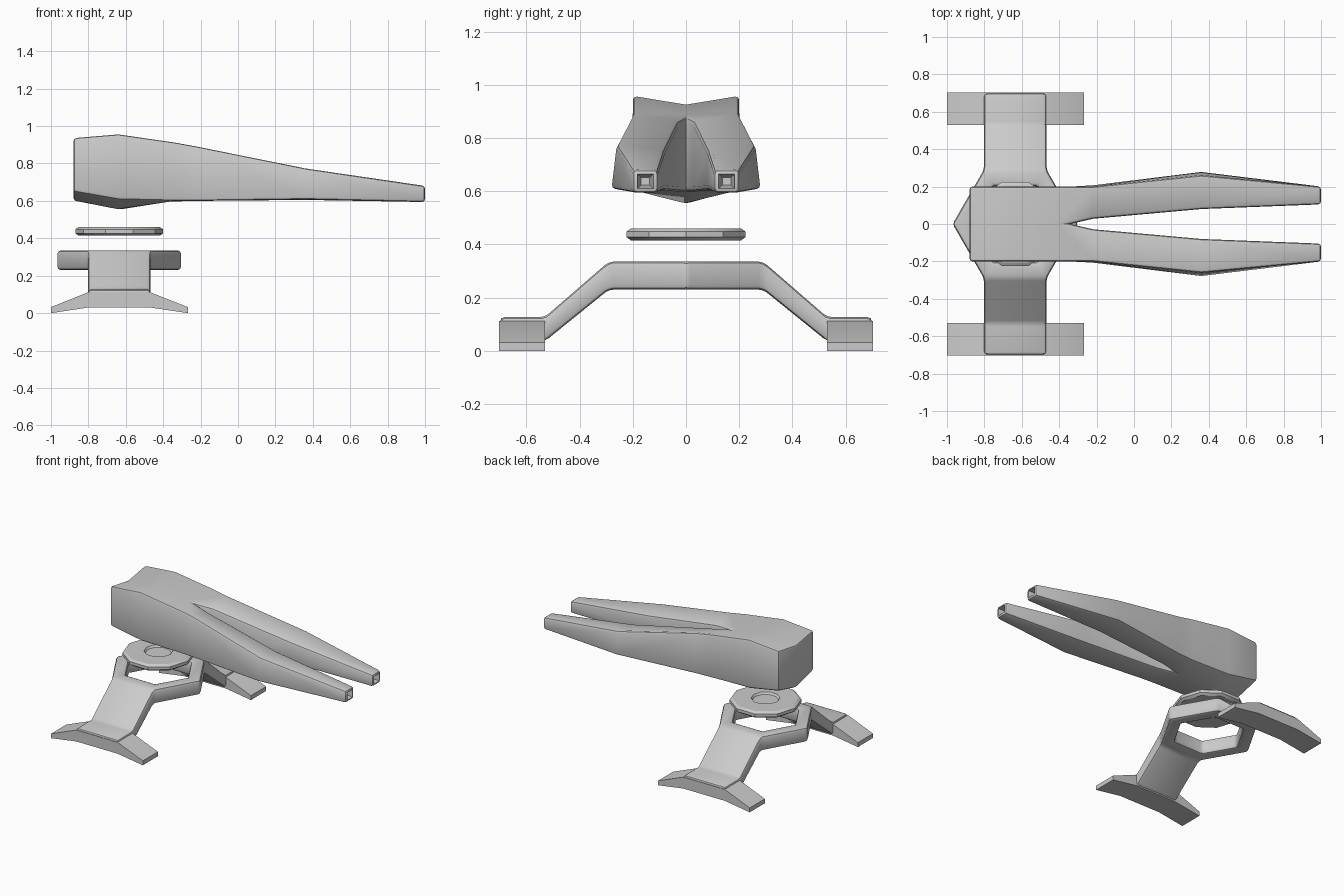
import bpy, bmesh, math
from mathutils import Matrix

if "Cube" in bpy.data.objects:
    bpy.data.objects.remove(bpy.data.objects["Cube"])

CX = -0.635  # pivot axis of stand and body


def make(name, bm, bevel=0.0, mirror=False, cutters=(), seg=2, limit=25):
    bmesh.ops.recalc_face_normals(bm, faces=bm.faces[:])
    me = bpy.data.meshes.new(name)
    bm.to_mesh(me)
    bm.free()
    ob = bpy.data.objects.new(name, me)
    bpy.context.collection.objects.link(ob)
    if mirror:
        m = ob.modifiers.new("mirror", 'MIRROR')
        m.use_axis = (False, True, False)
    if bevel:
        b = ob.modifiers.new("bevel", 'BEVEL')
        b.width, b.segments = bevel, seg
        b.limit_method, b.angle_limit = 'ANGLE', math.radians(limit)
    for c in cutters:
        d = ob.modifiers.new("cut", 'BOOLEAN')
        d.operation, d.solver, d.object = 'DIFFERENCE', 'EXACT', c
        c.hide_render = True
    bpy.ops.object.select_all(action='DESELECT')
    ob.select_set(True)
    bpy.context.view_layer.objects.active = ob
    bpy.ops.object.convert(target='MESH')
    bpy.ops.object.shade_smooth_by_angle(angle=math.radians(35))
    return ob


def bridge(bm, a, b, skip=()):
    n = len(a)
    for i in range(n):
        if i not in skip:
            bm.faces.new((a[i], a[(i + 1) % n], b[(i + 1) % n], b[i]))


# Forked body: half lofted along x, mirrored across y
# x, inner y, inner top z, outer top y, z, outer bottom y, z, inner bottom z
sections = [
    (-0.88, 0, 0.905, 0.20, 0.938, 0.20, 0.65, 0.60),
    (-0.64, 0, 0.925, 0.20, 0.958, 0.20, 0.608, 0.553),
    (-0.34, 0, 0.877, 0.20, 0.915, 0.20, 0.60, 0.60),
    (-0.22, 0.028, 0.862, 0.20, 0.893, 0.207, 0.60, 0.60),
    (0.36, 0.08, 0.757, 0.26, 0.775, 0.28, 0.608, 0.605),
    (1.0, 0.105, 0.68, 0.20, 0.68, 0.20, 0.594, 0.594),
]
bm = bmesh.new()
loops = []
for x, yi, zi, yt, zt, yb, zb, zib in sections:
    loops.append([bm.verts.new(p) for p in
                  ((x, yi, zi), (x, yt, zt), (x, yb, zb), (x, yi, zib))])
for k in range(len(loops) - 1):
    bridge(bm, loops[k], loops[k + 1], skip=(3,) if k < 2 else ())
bm.faces.new(loops[0])
bm.faces.new(loops[-1])

# Tapered square muzzle recesses
cutters = []
for s in (1, -1):
    cb = bmesh.new()
    ends = []
    for x, h in ((0.93, 0.016), (1.02, 0.034)):
        ends.append([cb.verts.new((x, s * 0.1525 + h * u, 0.637 + h * 0.9 * v))
                     for u, v in ((-1, -1), (1, -1), (1, 1), (-1, 1))])
    bridge(cb, *ends)
    cb.faces.new(ends[0])
    cb.faces.new(ends[1])
    cutters.append(make("muzzle_cutter", cb))
make("forked_body", bm, bevel=0.016, mirror=True, cutters=cutters)
for c in cutters:
    bpy.data.objects.remove(c)

# Ten-sided pivot disc with a shallow recess on both faces
bm = bmesh.new()
rings = []
for r, z in ((0.085, 0.446), (0.095, 0.460), (0.217, 0.460), (0.235, 0.448),
             (0.235, 0.427), (0.217, 0.414), (0.095, 0.414), (0.085, 0.428)):
    rings.append([bm.verts.new((CX + r * math.cos(i * math.pi / 5),
                                r * math.sin(i * math.pi / 5), z)) for i in range(10)])
for a, b in zip(rings, rings[1:]):
    bridge(bm, a, b)
bm.faces.new(rings[0])
bm.faces.new(rings[-1])
make("pivot_disc", bm)

# Stand: hexagonal ring whose two y sides run on into legs
bm = bmesh.new()


def hexagon(r, z):
    return [bm.verts.new((CX + r * math.cos(i * math.pi / 3),
                          r * math.sin(i * math.pi / 3), z)) for i in range(6)]


ot, ob_, ib, it = (hexagon(r, z) for r, z in
                   ((0.335, 0.335), (0.335, 0.23), (0.235, 0.23), (0.235, 0.335)))
bridge(bm, ot, ob_, skip=(1, 4))
bridge(bm, ob_, ib)
bridge(bm, ib, it)
bridge(bm, it, ot)
for i, s in ((1, 1), (4, -1)):
    prev = [ot[i], ot[i + 1], ob_[i + 1], ob_[i]]
    for y, zt, zb in ((0.53, 0.127, 0.036), (0.699, 0.127, 0.034)):
        cur = [bm.verts.new((p.co.x, s * y, z)) for p, z in zip(prev, (zt, zt, zb, zb))]
        bridge(bm, prev, cur)
        prev = cur
    bm.faces.new(prev)
make("stand_frame", bm, bevel=0.018)

# Feet: long bent pads under each leg
pad = [(-1.0, 0.003), (-0.80, 0.03), (-0.47, 0.03), (-0.268, 0.003),
       (-0.268, 0.032), (-0.47, 0.112), (-0.80, 0.112), (-1.0, 0.032)]
pad = [(x, 0.0 if z == 0.003 else z) for x, z in pad]
for side, s in (("back", 1), ("front", -1)):
    bm = bmesh.new()
    a, b = ([bm.verts.new((x, s * y, z)) for x, z in pad] for y in (0.53, 0.702))
    bridge(bm, a, b)
    for lp in (a, b):  # split each end cap into three quads
        for i, j, k, l in ((0, 1, 6, 7), (1, 2, 5, 6), (2, 3, 4, 5)):
            bm.faces.new((lp[i], lp[j], lp[k], lp[l]))
    make(side + "_foot", bm)
